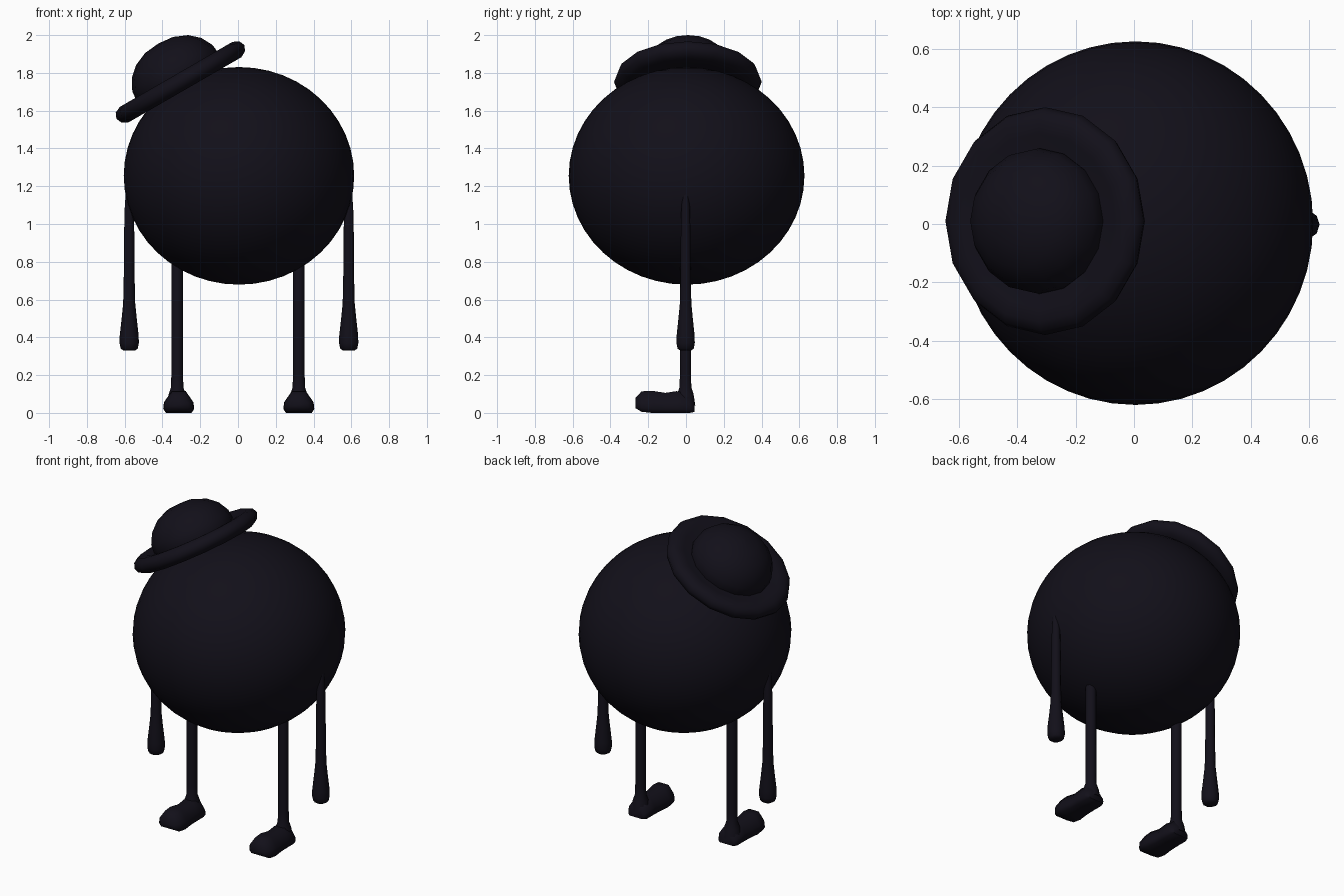
import bpy, bmesh, math
from mathutils import Matrix

if "Cube" in bpy.data.objects:
    bpy.data.objects.remove(bpy.data.objects["Cube"])

mat = bpy.data.materials.new("dark_navy")
mat.diffuse_color = (0.006, 0.005, 0.010, 1)
mat.use_nodes = True
mat.node_tree.nodes["Principled BSDF"].inputs["Base Color"].default_value = mat.diffuse_color


def finish(ob, angle=60):
    ob.data.materials.append(mat)
    bpy.ops.object.select_all(action='DESELECT')
    bpy.context.view_layer.objects.active = ob
    ob.select_set(True)
    bpy.ops.object.shade_smooth_by_angle(angle=math.radians(angle))


def loft(name, rings, matrix=Matrix(), cap=True):
    """Skin a list of equal-length point rings."""
    bm = bmesh.new()
    loops = [[bm.verts.new(p) for p in ring] for ring in rings]
    for a, b in zip(loops, loops[1:]):
        for i in range(len(a)):
            j = (i + 1) % len(a)
            bm.faces.new((a[i], a[j], b[j], b[i]))
    if cap:
        bm.faces.new(loops[0])
        bm.faces.new(loops[-1])
    bmesh.ops.recalc_face_normals(bm, faces=bm.faces)
    me = bpy.data.meshes.new(name)
    bm.to_mesh(me)
    bm.free()
    ob = bpy.data.objects.new(name, me)
    bpy.context.collection.objects.link(ob)
    ob.matrix_world = matrix
    finish(ob)
    return ob


def lathe(name, profile, sides, matrix):
    """Revolve (radius, height) pairs around z."""
    ang = [2 * math.pi * i / sides for i in range(sides)]
    return loft(name, [[(r * math.cos(a), r * math.sin(a), z) for a in ang]
                       for r, z in profile], matrix)


# Round body
bpy.ops.mesh.primitive_uv_sphere_add(segments=48, ring_count=24, location=(0.005, 0.003, 1.255))
body = bpy.context.object
body.name = "body"
body.scale = (0.61, 0.624, 0.576)
finish(body)

arm = [(0.03, 0.33), (0.045, 0.34), (0.051, 0.37), (0.05, 0.41), (0.04, 0.50),
       (0.032, 0.58), (0.029, 0.70), (0.027, 0.95), (0.024, 1.08), (0.016, 1.20)]
leg = [(0.055, 0.04), (0.045, 0.10), (0.033, 0.135), (0.031, 0.20), (0.031, 0.84)]

# Foot sections: y, half width factor, bottom, top
foot = [(0.045, 0.65, 0.005, 0.06), (0.02, 0.85, 0.0, 0.10), (-0.05, 0.85, 0.0, 0.115),
        (-0.11, 0.88, 0.0, 0.106), (-0.18, 1.0, 0.0, 0.117), (-0.235, 0.95, 0.006, 0.114),
        (-0.268, 0.6, 0.025, 0.08)]
section = [(-0.068, 0), (0.068, 0), (0.082, 0.18), (0.078, 0.48),
           (0.036, 1), (-0.036, 1), (-0.078, 0.48), (-0.082, 0.18)]

for side, s in (("left", -1), ("right", 1)):
    # Arm with drop-shaped hand
    lathe(side + "_arm", arm, 10, Matrix.Translation((0.005 + s * 0.581, -0.002, 0)))
    # Leg and shoe
    lathe(side + "_leg", leg, 10, Matrix.Translation((s * 0.322, -0.003, 0)))
    loft(side + "_foot", [[(x * w, y, z0 + t * (z1 - z0)) for x, t in section]
                          for y, w, z0, z1 in foot], Matrix.Translation((0.004 + s * 0.318, 0, 0)))

# Tilted bowler hat: rounded brim and domed crown
tilt = Matrix.Translation((-0.305, 0.01, 1.752)) @ Matrix.Rotation(math.radians(-30), 4, 'Y')
brim = [(0.22, -0.03), (0.29, -0.048), (0.345, -0.048), (0.378, -0.03), (0.391, 0.0),
        (0.378, 0.03), (0.345, 0.046), (0.30, 0.042), (0.22, 0.025)]
crown = [(0.24, 0.0), (0.25, 0.04), (0.245, 0.085), (0.212, 0.147),
         (0.16, 0.194), (0.085, 0.226), (0.005, 0.234)]
lathe("hat_brim", brim, 16, tilt)
lathe("hat_crown", crown, 16, tilt)
